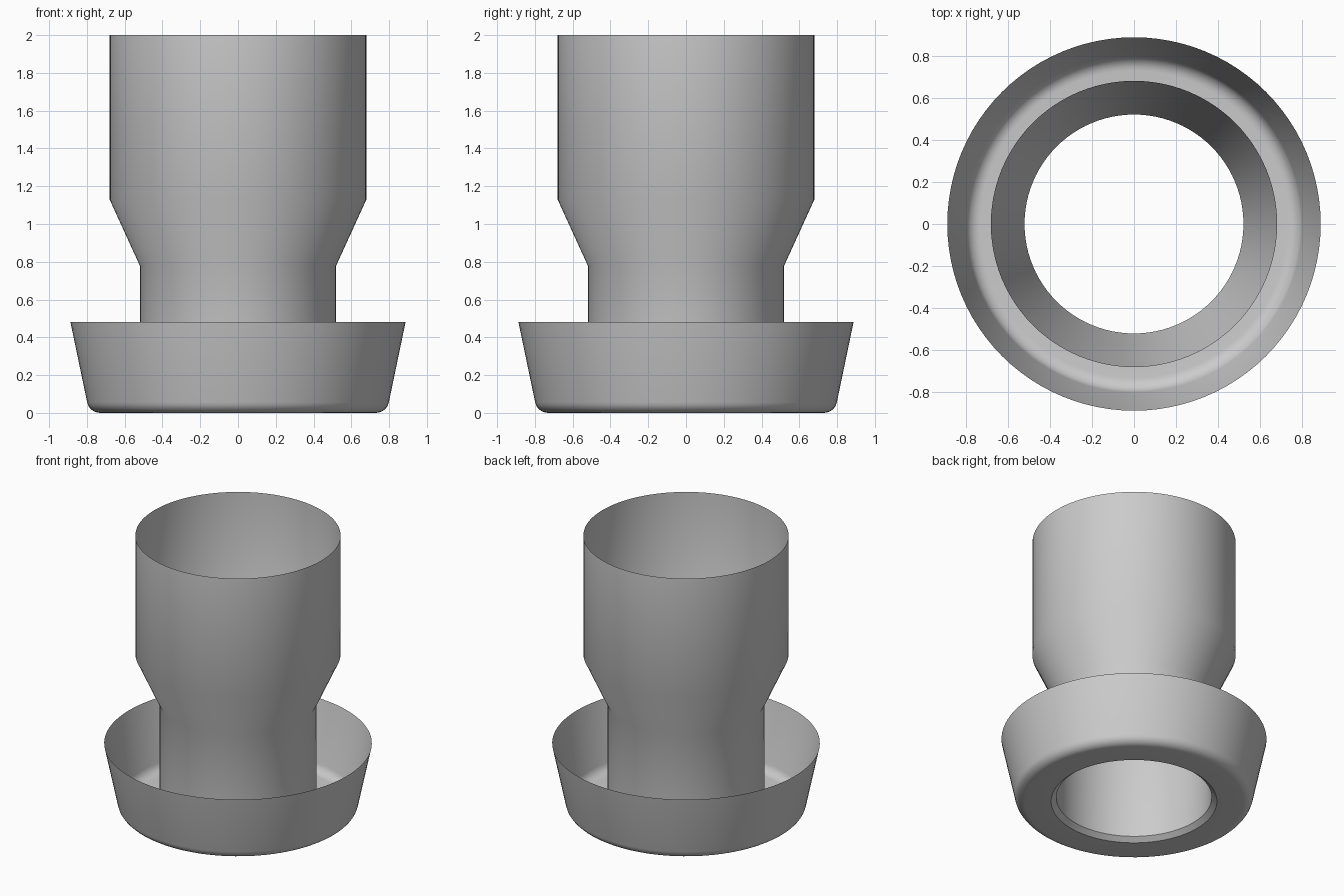
import bpy, bmesh, math

if "Cube" in bpy.data.objects:
    bpy.data.objects.remove(bpy.data.objects["Cube"])

SEGMENTS = 96


def grey_material():
    mat = bpy.data.materials.new("plain grey")
    mat.diffuse_color = (0.6, 0.6, 0.6, 1)
    mat.use_nodes = True
    mat.node_tree.nodes["Principled BSDF"].inputs["Base Color"].default_value = mat.diffuse_color
    return mat


def lathe(name, profile, mat):
    """Spin an (r, z) profile into a thin open shell."""
    bm = bmesh.new()
    verts = [bm.verts.new((r, 0, z)) for r, z in profile]
    edges = [bm.edges.new(pair) for pair in zip(verts, verts[1:])]
    bmesh.ops.spin(bm, geom=verts + edges, cent=(0, 0, 0), axis=(0, 0, 1),
                   angle=math.tau, steps=SEGMENTS, use_duplicate=False)
    bmesh.ops.remove_doubles(bm, verts=bm.verts, dist=1e-4)
    bmesh.ops.recalc_face_normals(bm, faces=bm.faces)
    # the outer wall must face away from the axis
    wall = max(bm.faces, key=lambda f: f.calc_center_median().xy.length)
    if wall.normal.dot(wall.calc_center_median()) < 0:
        bmesh.ops.reverse_faces(bm, faces=bm.faces)
    mesh = bpy.data.meshes.new(name)
    bm.to_mesh(mesh)
    bm.free()
    mesh.materials.append(mat)
    obj = bpy.data.objects.new(name, mesh)
    bpy.context.collection.objects.link(obj)
    bpy.ops.object.select_all(action='DESELECT')
    obj.select_set(True)
    bpy.context.view_layer.objects.active = obj
    bpy.ops.object.shade_smooth_by_angle(angle=math.radians(30))
    return obj


grey = grey_material()

# Tube: narrow neck, cone, wide upper sleeve
lathe("tube", [(0.52, 0.03), (0.52, 0.78), (0.68, 1.13), (0.68, 2.0)], grey)

# Flared cup: chamfered hole, flat floor, rounded corner, sloping wall
corner = [(0.73 + 0.07 * math.sin(a), 0.07 - 0.07 * math.cos(a))
          for a in (math.radians(78 * i / 6) for i in range(7))]
lathe("flared_cup", [(0.52, 0.03), (0.555, 0.0)] + corner + [(0.887, 0.48)], grey)
